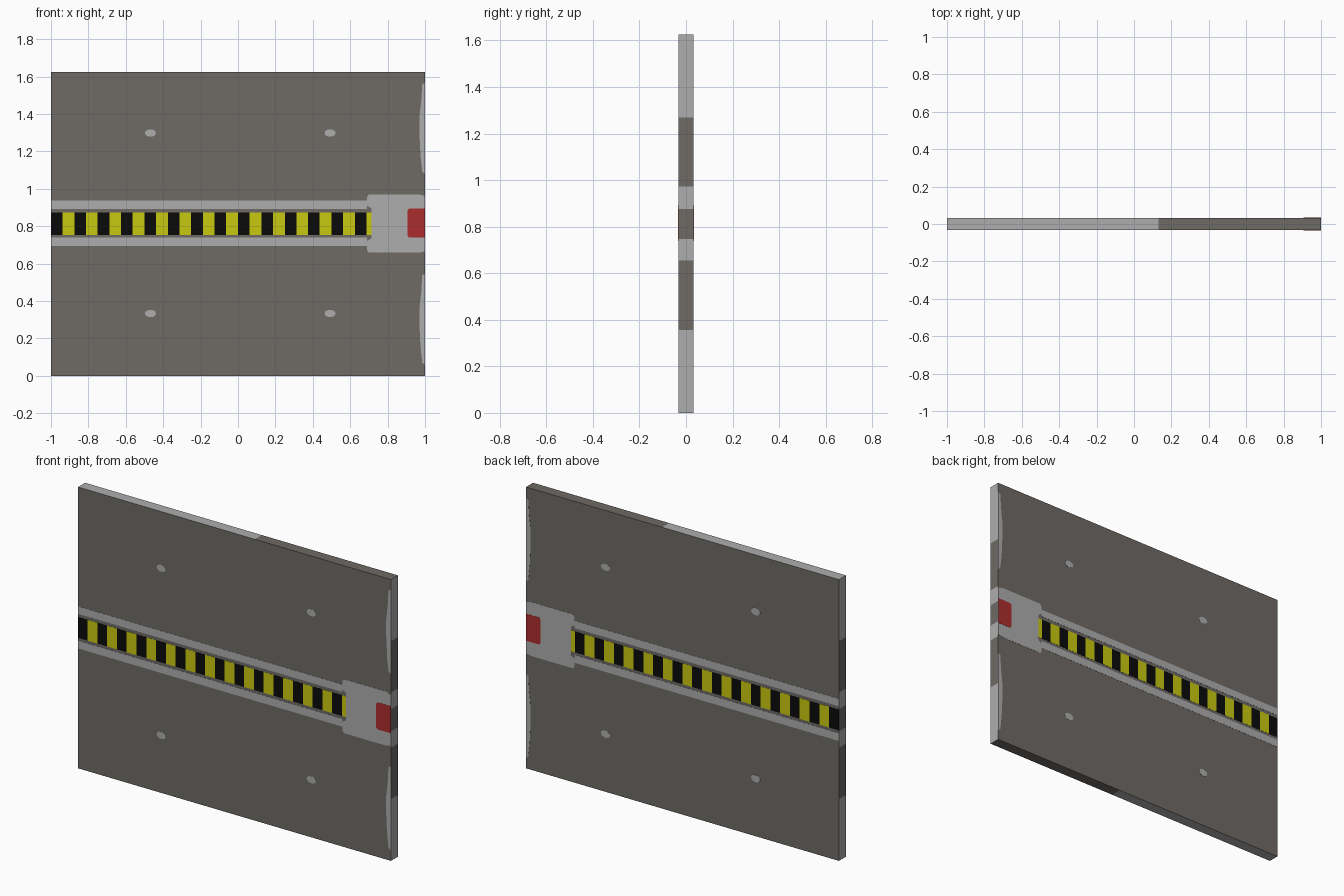
import bpy, bmesh, math
from mathutils import Vector

if "Cube" in bpy.data.objects:
    bpy.data.objects.remove(bpy.data.objects["Cube"])

H, T = 1.625, 0.032  # slab height, half thickness


def material(name, rgb):
    m = bpy.data.materials.new(name)
    m.diffuse_color = (*rgb, 1)
    m.use_nodes = True
    m.node_tree.nodes["Principled BSDF"].inputs["Base Color"].default_value = m.diffuse_color
    return m


DARK = material("dark_grey", (0.156, 0.145, 0.133))
LIGHT = material("light_grey", (0.42, 0.42, 0.42))
YELLOW = material("yellow", (0.58, 0.58, 0.005))
BLACK = material("black", (0.003, 0.003, 0.003))
RED = material("red", (0.41, 0.027, 0.027))


def finish(name, bm, mats):
    bmesh.ops.recalc_face_normals(bm, faces=bm.faces)
    me = bpy.data.meshes.new(name)
    bm.to_mesh(me)
    bm.free()
    for m in mats:
        me.materials.append(m)
    ob = bpy.data.objects.new(name, me)
    bpy.context.collection.objects.link(ob)


def plates(name, outlines, mat, depth=0.001):
    """Thin painted plates of x-z outlines, on both front and back."""
    bm = bmesh.new()
    for pts in outlines:
        for s in (-1, 1):
            a = [bm.verts.new((x, s * T, z)) for x, z in pts]
            b = [bm.verts.new((x, s * (T + depth), z)) for x, z in pts]
            bm.faces.new(a)
            bm.faces.new(b)
            for i in range(len(a)):
                j = (i + 1) % len(a)
                bm.faces.new((a[i], a[j], b[j], b[i]))
    finish(name, bm, [mat])


def rect(x0, x1, z0, z1):
    return [(x0, z0), (x1, z0), (x1, z1), (x0, z1)]


# Door slab, with banded end faces and two-tone top and bottom
bm = bmesh.new()
bmesh.ops.create_cube(bm, size=1)
for v in bm.verts:
    v.co = Vector((v.co.x * 2, v.co.y * 2 * T, (v.co.z + 0.5) * H))
cuts = [(0.13, 'x')] + [(z, 'z') for z in (0.357, 0.654, 0.748, 0.877, 0.972, 1.269)]
for p, axis in cuts:
    co, no = ((p, 0, 0), (1, 0, 0)) if axis == 'x' else ((0, 0, p), (0, 0, 1))
    bmesh.ops.bisect_plane(bm, geom=bm.verts[:] + bm.edges[:] + bm.faces[:],
                           plane_co=co, plane_no=no)
bm.normal_update()
for f in bm.faces:
    c = f.calc_center_median()
    if abs(f.normal.x) > 0.5:
        dark = any(a < c.z < b for a, b in ((0.357, 0.654), (0.748, 0.877), (0.972, 1.269)))
        f.material_index = 0 if dark else 1
    elif abs(f.normal.z) > 0.5:
        f.material_index = 0 if c.x > 0.13 else 1
finish("door_slab", bm, [DARK, LIGHT])

# Light rails above and below the hazard strip
plates("strip_rails", [rect(-1, 0.69, 0.893, 0.936), rect(-1, 0.69, 0.693, 0.738)], LIGHT)

# Hazard strip: alternating black and yellow
plates("black_stripes", [rect(-1 + k * 0.125, -0.938 + k * 0.125, 0.754, 0.874)
                         for k in range(14)], BLACK)
plates("yellow_stripes", [rect(-0.938 + k * 0.125, min(-0.875 + k * 0.125, 0.713), 0.754, 0.874)
                          for k in range(14)], YELLOW)

# Latch housing and red latch
plates("latch_housing", [[(1, 0.665), (0.965, 0.658), (0.70, 0.658), (0.69, 0.67), (0.69, 0.72),
                          (0.713, 0.735), (0.713, 0.895), (0.69, 0.91), (0.69, 0.955),
                          (0.70, 0.97), (0.965, 0.97), (1, 0.962)]], LIGHT)
plates("red_latch", [[(1, 0.738), (0.915, 0.738), (0.907, 0.748), (0.907, 0.886),
                      (0.915, 0.894), (1, 0.894)]], RED, 0.002)

# Worn bands along the closing edge
plates("edge_wear", [[(1, z - 0.245), (0.985, z - 0.23), (0.976, z - 0.15), (0.97, z - 0.03),
                      (0.97, z + 0.06), (0.98, z + 0.15), (0.985, z + 0.235), (1, z + 0.245)]
                     for z in (0.302, 1.323)], LIGHT)

# Four bolt heads
plates("bolts", [[(x + 0.03 * math.cos(a * math.pi / 5), z + 0.021 * math.sin(a * math.pi / 5))
                  for a in range(10)]
                 for x in (-0.468, 0.492) for z in (0.333, 1.298)], LIGHT)
